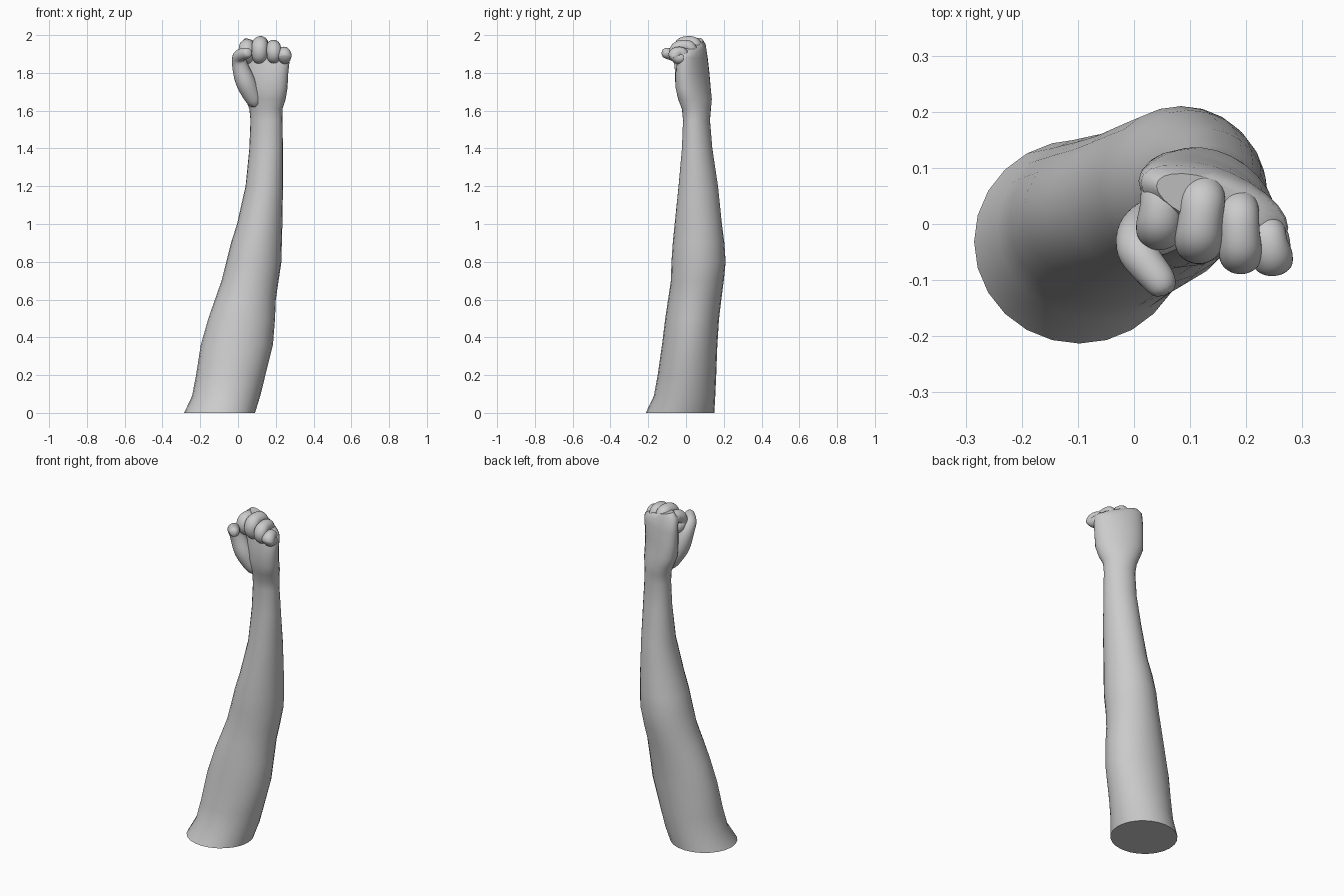
import bpy, bmesh
from math import sin, cos, tau
from mathutils import Vector

if "Cube" in bpy.data.objects:
    bpy.data.objects.remove(bpy.data.objects["Cube"])


def loft(name, rings, subdiv=0):
    """Skin a list of point rings and cap both ends."""
    bm = bmesh.new()
    loops = [[bm.verts.new(p) for p in r] for r in rings]
    n = len(loops[0])
    for a, b in zip(loops, loops[1:]):
        for i in range(n):
            j = (i + 1) % n
            bm.faces.new((a[i], a[j], b[j], b[i]))
    bm.faces.new(loops[0][::-1])
    bm.faces.new(loops[-1])
    bmesh.ops.recalc_face_normals(bm, faces=bm.faces)
    me = bpy.data.meshes.new(name)
    bm.to_mesh(me)
    bm.free()
    ob = bpy.data.objects.new(name, me)
    bpy.context.collection.objects.link(ob)
    if subdiv:
        m = ob.modifiers.new("round", 'SUBSURF')
        m.levels = m.render_levels = subdiv
    bpy.ops.object.select_all(action='DESELECT')
    ob.select_set(True)
    bpy.context.view_layer.objects.active = ob
    bpy.ops.object.shade_smooth_by_angle(angle=1.0)
    return ob


def tube(name, path, radii, sides=10):
    """Rounded limb following a short path."""
    pts = [Vector(p) for p in path]
    rings = []
    for i, p in enumerate(pts):
        t = (pts[min(i + 1, len(pts) - 1)] - pts[max(i - 1, 0)]).normalized()
        side = (Vector((1, 0, 0)) - t * t.x).normalized()
        up = t.cross(side)
        rings.append([p + radii[i] * (side * cos(tau * k / sides) + up * sin(tau * k / sides))
                      for k in range(sides)])
    return loft(name, rings, 2)


# Upper arm, forearm and palm: z, x range, y range, skew of the section
sections = [
    (0.00, -.285, .09, -.213, .150, 0), (0.09, -.243, .118, -.17, .155, 0),
    (0.20, -.222, .145, -.15, .16, 0), (0.36, -.197, .185, -.127, .166, 0),
    (0.50, -.157, .196, -.11, .175, 0), (0.60, -.122, .20, -.095, .187, 0),
    (0.70, -.087, .215, -.08, .20, 0), (0.80, -.062, .23, -.077, .21, 0),
    (0.90, -.037, .232, -.07, .203, 0), (1.00, -.005, .235, -.06, .19, 0),
    (1.20, .04, .238, -.04, .17, -.1), (1.40, .06, .238, -.022, .14, -.15),
    (1.55, .066, .235, -.016, .127, -.2), (1.61, .06, .236, -.022, .132, -.25),
    (1.66, .04, .252, -.042, .137, -.35), (1.72, .015, .262, -.055, .131, -.45),
    (1.80, .01, .266, -.055, .124, -.5), (1.88, .008, .275, -.045, .115, -.55),
    (1.93, .012, .272, -.035, .105, -.6), (1.955, .04, .23, -.01, .09, -.6),
]
rings = []
for z, x0, x1, y0, y1, skew in sections:
    rings.append([((x0 + x1) / 2 + (x1 - x0) / 2 * cos(tau * k / 24),
                   (y0 + y1) / 2 + (y1 - y0) / 2 * sin(tau * k / 24 + skew),
                   z - (0.03 * cos(tau * k / 24) if z > 1.9 else 0)) for k in range(24)])
loft("arm_and_palm", rings)

# Curled fingers: knuckle x, knuckle y, front x, front y, top z, radius
fingers = {
    "index_finger": (.052, .065, .045, -.012, 1.985, .041),
    "middle_finger": (.122, .055, .115, -.035, 2.0, .042),
    "ring_finger": (.186, .03, .19, -.058, 1.98, .038),
    "little_finger": (.236, -.01, .247, -.068, 1.945, .036),
}
for name, (kx, ky, fx, fy, top, r) in fingers.items():
    z = top - r
    tube(name, [(kx, ky + .01, z - .11), (kx, ky + .004, z - .03), (kx, ky - .012, z),
                ((kx + fx) / 2, (ky + fy) / 2, z), (fx, fy + .014, z - .006),
                (fx, fy - .002, z - .03), (fx, fy + .006, 1.885), (fx, fy + .03, 1.877),
                (fx, fy + .07, 1.88)],
         [r * .8, r, r * 1.05, r * .98, r * 1.08, r * 1.08, r * 1.02, r * .95, r * .8])

# Thumb with its fleshy base
tube("thumb", [(.105, .03, 1.62), (.07, .012, 1.69), (.04, -.006, 1.75), (.018, -.012, 1.81),
               (.004, -.026, 1.865), (.004, -.05, 1.893), (.028, -.08, 1.90),
               (.05, -.105, 1.905), (.056, -.128, 1.906)],
     [.04, .053, .058, .05, .041, .039, .034, .032, .02])
